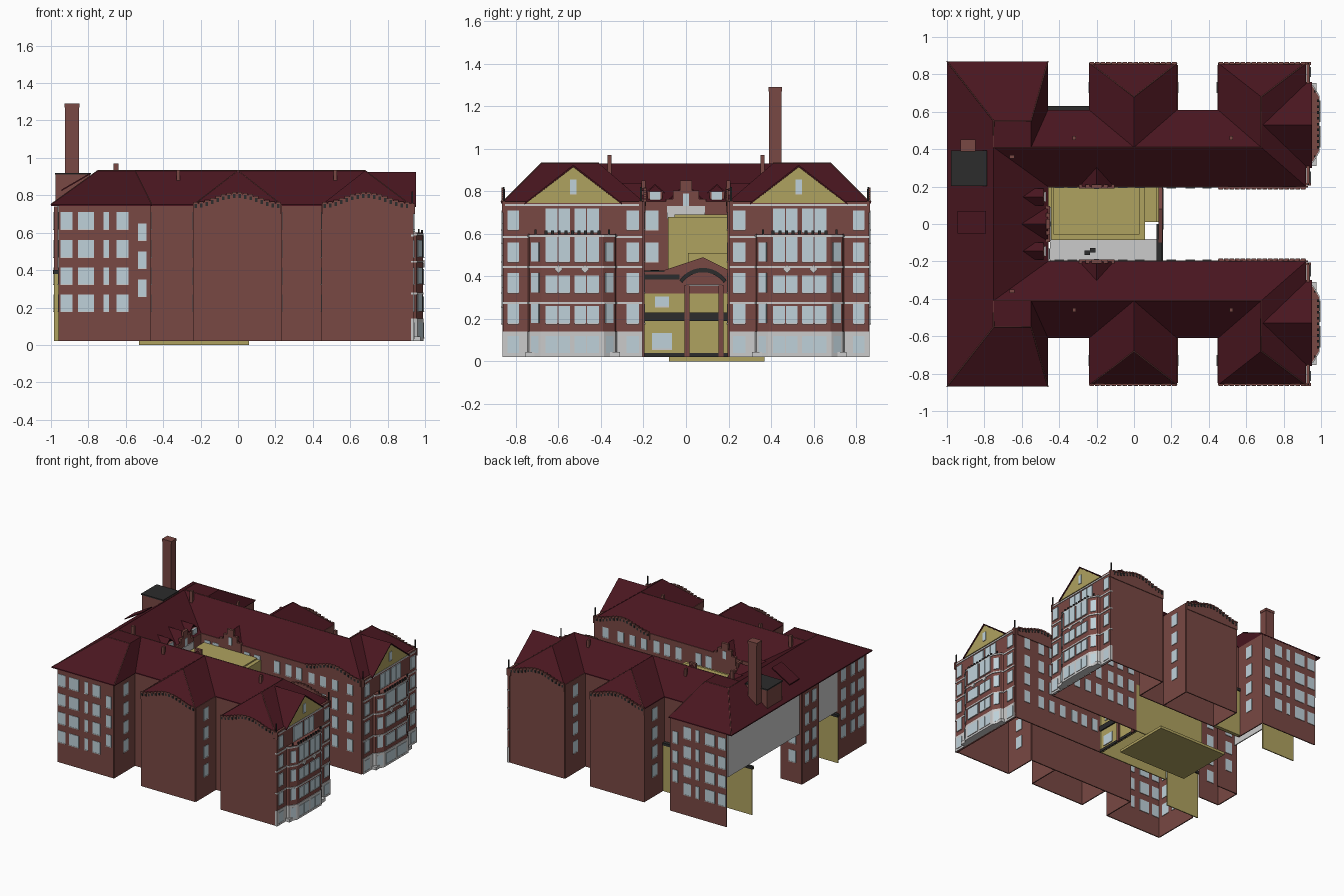
import bpy, bmesh, math
from mathutils import Vector

if "Cube" in bpy.data.objects:
    bpy.data.objects.remove(bpy.data.objects["Cube"])

COL = {"brick": (.19, .065, .056), "roof": (.067, .008, .014), "yellow": (.43, .36, .115),
       "glass": (.52, .64, .7), "dark": (.025, .025, .025), "stone": (.52, .52, .52), "plaster": (.8, .8, .8)}
mats = {}
for k, c in COL.items():
    mats[k] = bpy.data.materials.new(k)
    mats[k].diffuse_color = (*c, 1)
parts = {}


def prism(part, pts, vec):
    """Closed solid: polygon pts swept by vec. part = (name, colour)."""
    bm = parts.setdefault(part, bmesh.new())
    a = [bm.verts.new(p) for p in pts]
    b = [bm.verts.new(Vector(p) + Vector(vec)) for p in pts]
    bm.faces.new(a)
    bm.faces.new(b[::-1])
    n = len(a)
    for i in range(n):
        bm.faces.new((a[i], b[i], b[(i + 1) % n], a[(i + 1) % n]))


def box(part, x0, x1, y0, y1, z0, z1):
    prism(part, [(x0, y0, z0), (x1, y0, z0), (x1, y1, z0), (x0, y1, z0)], (0, 0, z1 - z0))


def wx(part, x, y0, y1, z0, z1, t=.004):   # wall or pane facing x
    box(part, x - t, x + t, y0, y1, z0, z1)


def wy(part, y, x0, x1, z0, z1, t=.004):   # wall or pane facing y
    box(part, x0, x1, y - t, y + t, z0, z1)


WALL, ROOF = ("brick_walls", "brick"), ("roof_slopes", "roof")
PANE, SILL = ("window_panes", "glass"), ("window_sills", "stone")
HALL, BASE = ("hall", "yellow"), ("stone_base", "stone")
BAND, CAP = ("stone_bands", "stone"), ("dark_caps", "dark")
BAY, DENT, STACK = ("bay_windows", "brick"), ("eaves_dentils", "dark"), ("chimneys", "brick")
ROWS = [(.18, .27), (.325, .415), (.47, .56), (.62, .71)]


def win(axis, pos, a0, a1, rows=ROWS):
    w = wx if axis == "x" else wy
    for z0, z1 in rows:
        w(PANE, pos, a0, a1, z0, z1, .007)
        w(SILL, pos, a0, a1, z0 - .005, z0, .009)


def slope(*pts):
    prism(ROOF, pts, (0, 0, -.008))


E, R = .752, .932      # eave and ridge heights


def arch_parapet(y, x0, x1, out):
    """Curved brick parapet with a row of dentils."""
    n = 16
    def z(t): return .755 + .055 * math.sin(math.pi * t) ** 2
    top = [(x0 + (x1 - x0) * i / n, y - .005, z(i / n)) for i in range(n + 1)]
    prism(WALL, [(x1, y - .005, .7), (x0, y - .005, .7)] + top, (0, .01, 0))
    for i in range(n):
        t = (i + .5) / n
        x = x0 + (x1 - x0) * t
        box(DENT, x - .007, x + .007, y - .004, y + out * .008, z(t) - .024, z(t) - .002)
        box(WALL, x - .012, x + .012, y - .004, y + out * .01, z(t) - .003, z(t) + .008)


def stepped_gable(to3, depth):
    """Crow-stepped gable; to3 maps (along, z) and depth to 3D."""
    out = [(.095, .70), (.095, .765), (.06, .765), (.06, .805), (.028, .805), (.028, .85)]
    pts = out + [(-a, z) for a, z in out[::-1]]
    vec = Vector(to3(0, 0, .02)) - Vector(to3(0, 0, 0))
    prism(("stepped_gables", "brick"), [to3(a, z, -.01) for a, z in pts], vec)
    prism(PANE, [to3(a, z, -.013) for a, z in ((-.014, .73), (.014, .73), (.014, .79), (-.014, .79))], vec * 1.3)
    for s in (1, -1):
        slope(to3(0, .84, 0), to3(s * .1, .745, 0), to3(0, .84, depth))


for s in (1, -1):
    # wing, cross-wing and rear roofs
    slope((-.75, s * .41, R), (.68, s * .41, R), (.92, s * .2, E), (-.46, s * .2, E))
    slope((-.55, s * .41, R), (.68, s * .41, R), (.68, s * .61, E), (-.46, s * .61, E))
    slope((.68, s * .41, R), (.92, s * .2, E), (.92, s * .86, E), (.68, s * .68, R))
    for cx, x0, x1 in ((0, -.24, .23), (.68, .45, .92)):
        slope((cx, s * .68, R), (x0, s * .86, E), (x1, s * .86, E))
        for x in ((x0, x1) if cx == 0 else (x0,)):
            slope((cx, s * .68, R), (x, s * .86, E), (x, s * .61, E), (cx, s * .41, R))
        wy(WALL, s * .853, x0, x1 + (.01 if cx else 0), .02, E)
        arch_parapet(s * .857, x0, x1, s)
    slope((-1, s * .87, E), (-.46, s * .87, E), (-.55, s * .55, R), (-.75, s * .55, R))
    slope((-.75, s * .55, R), (-.55, s * .55, R), (-.55, s * .41, R), (-.75, s * .41, R))
    slope((-.55, s * .55, R), (-.46, s * .87, E), (-.46, s * .61, E), (-.55, s * .41, R))
    # outer walls and windows
    for x in (-.235, .23, .45):
        wx(WALL, x, s * .6, s * .85, .02, E)
        win("x", x, s * .7, s * .76)
    wx(WALL, -.47, s * .6, s * .86, .02, E)
    win("x", -.47, s * .69, s * .75)
    wy(WALL, s * .6, -.47, .45, .02, E)
    wy(WALL, s * .86, -.955, -.47, .02, E)
    for a, b in ((-.95, -.885), (-.855, -.77), (-.72, -.69), (-.65, -.585)):
        win("y", s * .86, a, b)
    win("y", s * .86, -.535, -.49, [(.26, .35), (.41, .5), (.56, .65)])
    # courtyard side walls
    wy(WALL, s * .2, -.46, .15, .4, E)
    wy(HALL, s * .2, -.46, .15, .02, .4)
    wy(WALL, s * .2, .15, .93, .02, E)
    arch_parapet(s * .195, .45, .92, -s)
    for x in (-.4, -.33, -.06, .03, .2, .3, .39, .5, .6, .7, .83):
        win("y", s * .2, x - .025, x + .025, ROWS if x > .15 else ROWS[2:])
    stepped_gable(lambda a, z, d: (-.2 + a, s * (.2 + d), z), .11)
    # end facade with stone base and bands
    wx(WALL, .93, s * .205, s * .86, .02, E, .008)
    wx(BASE, .933, s * .205, s * .862, .02, .14, .008)
    for z in (.275, .445, .585, .735):
        wx(BAND, .933, s * .205, s * .862, z - .005, z + .005, .009)
    rows = [(.04, .12)] + ROWS
    for a, b in ((.22, .28), (.785, .84)):
        win("x", .937, s * a, s * b, rows)
    for a, b in ((.41, .525), (.545, .66)):
        for a0 in (a, (a + b) / 2 + .002):
            b0 = a0 + (b - a) / 2 - .002
            win("x", .937, s * a0, s * b0, [(.61, .72)])
            win("x", .988, s * a0, s * b0, [(.04, .12), (.18, .26), (.325, .405), (.47, .585)])
    for a in (.205, .85):     # corner parapet and finial
        box(WALL, .91, .945, s * a, s * (a + .015), .7, .755)
        box(CAP, .928, .935, s * (a + .003), s * (a + .011), .74, .82)
    # canted bay
    def bay(g):
        pts = [(.93, .325), (.955, .335), (.988, .39), (.988, .68), (.955, .735), (.93, .745)]
        return [(x + (g if x > .94 else 0), s * (y + (g if y > .53 else -g))) for x, y in pts]
    def bay_slab(part, g, z0, z1):
        prism(part, [(x, y, z0) for x, y in bay(g)], (0, 0, z1 - z0))
    bay_slab(BAY, 0, .14, .6)
    bay_slab(BASE, .004, .02, .14)
    for z in (.275, .445, .59):
        bay_slab(BAND, .004, z - .005, z + .005)
    for i in range(9):      # crenellations
        y = .41 + i * .031
        box(DENT, .978, .988, s * (y - .007), s * (y + .007), .595, .615)
    for a, b in (((.955, .335), (.988, .39)), ((.988, .68), (.955, .735))):
        A, B = Vector((a[0], s * a[1], 0)), Vector((b[0], s * b[1], 0))
        n = Vector((.055, s * (.033 if a[1] > .5 else -.033), 0)).normalized() * .006
        p, q = A.lerp(B, .18), A.lerp(B, .82)
        for z0, z1 in rows[:4]:
            prism(PANE, [(*p.xy, z0), (*q.xy, z0), (*q.xy, z1), (*p.xy, z1)], n)
        m = A.lerp(B, .5)
        box(CAP, m.x - .008, m.x, m.y - .005, m.y + .005, .59, .62)
    for y in (.475, .6):    # diamond ornaments
        prism(BAND, [(.985, s * y, .415), (.985, s * (y + .02), .435), (.985, s * y, .455), (.985, s * (y - .02), .435)], (.012, 0, 0))
    for y in (.335, .73):   # porch buttresses
        box(BASE, .93, .975, s * (y - .025), s * (y + .025), .02, .045)
    # yellow gable and its roof
    prism(("front_gables", "yellow"), [(.92, s * .31, .745), (.92, s * .75, .745), (.92, s * .53, .915)], (.025, 0, 0))
    win("x", .942, s * .515, s * .545, [(.79, .855)])
    for y in (.3, .76):
        slope((.69, s * .53, .925), (.953, s * .53, .925), (.953, s * y, .745), (.915, s * y, .745))
    # dormers
    wx(WALL, -.49, s * .11, s * .18, .74, .8, .012)
    win("x", -.48, s * .12, s * .17, [(.765, .8)])
    for y in (.1, .19):
        slope((-.62, s * .145, .835), (-.485, s * .145, .835), (-.485, s * y, .795), (-.58, s * y, .795))
    # small chimneys
    box(STACK, -.665, -.64, s * .35, s * .37, .84, .97)
    for x in (-.32, .52):
        box(STACK, x - .01, x + .01, s * .45, s * .47, .86, .935)
    # ridge and hip tiles
    for line in ([(-1, .87, E), (-.75, .55, R), (-.55, .55, R), (-.46, .87, E)],
                 [(-.75, .55, R), (-.75, .41, R), (.68, .41, R), (.68, .68, R), (.92, .86, E)],
                 [(-.235, .86, E), (0, .68, R), (.23, .86, E)]):
        cu = bpy.data.curves.new("ridge_tiles", "CURVE")
        cu.dimensions, cu.bevel_depth, cu.bevel_resolution = "3D", .003, 0
        sp = cu.splines.new("POLY")
        sp.points.add(len(line) - 1)
        for p, (x, y, z) in zip(sp.points, line):
            p.co = (x, s * y, z, 1)
        cu.materials.append(mats["brick"])
        bpy.context.collection.objects.link(bpy.data.objects.new("ridge_tiles", cu))

# rear block roof and courtyard gable
slope((-1, .87, E), (-.75, .55, R), (-.75, -.55, R), (-1, -.87, E))
slope((-.75, .41, R), (-.75, -.41, R), (-.46, -.2, E), (-.46, .2, E))
wx(WALL, -.46, -.2, .2, .4, E)
win("x", -.458, -.19, -.13, ROWS[2:])
wx(("gable_panel", "stone"), -.448, -.09, .09, .67, .73)
stepped_gable(lambda a, z, d: (-.46 - d, a, z), .15)
# rear wall: open lower storeys, stair tower, solid south part
for y0, y1 in ((-.03, .86), (-.49, -.235)):
    wx(("rear_upper_wall", "plaster"), -.96, y0, y1, .41, E)
wx(WALL, -.955, -.86, -.49, .02, E)
for a, b in ((-.82, -.75), (-.71, -.66), (-.6, -.54)):
    win("x", -.955, a, b)
wx(WALL, -.98, -.235, -.03, .02, .74)
for y in (-.235, -.03):
    wy(WALL, y, -.98, -.8, .02, .74)
    win("y", y, -.93, -.87)
win("x", -.98, -.2, -.15)
win("x", -.98, -.11, -.06)
for y in (.59, -.47):
    wy(HALL, y, -.985, -.7, .02, .38)
    wy(CAP, y, -.99, -.7, .38, .4, .012)
# roof plant room, tall chimney, skylight
box(("plant_room", "brick"), -.975, -.79, .205, .39, .75, .91)
box(CAP, -.978, -.787, .202, .393, .91, .92)
box(STACK, -.925, -.85, .39, .45, .75, 1.28)
box(STACK, -.928, -.847, .388, .452, 1.27, 1.29)
slope((-.945, -.05, .83), (-.79, -.05, .92), (-.79, .07, .92), (-.945, .07, .83))
# courtyard hall, floor, slab, north annex
box(HALL, -.53, .06, -.08, .37, 0, .02)
box(HALL, -.44, .06, -.085, .198, .4, .68)
box(HALL, -.43, .03, -.055, .198, .68, .69)
box(HALL, .06, .12, .01, .198, .38, .51)
box(HALL, .12, .138, .01, .198, .38, .41)
box(("court_floor", "stone"), -.45, .12, -.198, -.08, .39, .4)
for x, y in ((-.25, -.155), (-.22, -.14)):
    box(CAP, x - .015, x + .015, y - .012, y + .012, .4, .43)
box(HALL, -.46, -.24, .6, .625, .02, .38)
box(CAP, -.46, -.24, .6, .632, .38, .4)
# entrance front with curved pediment
ENT = ("entrance_front", "brick")
wx(HALL, .14, -.2, .2, .02, .33)
wx(ENT, .142, -.2, .2, .32, .42, .006)
box(CAP, .12, .15, -.2, 0, .42, .428)
prism(ENT, [(.13, -.1, .41), (.13, .2, .41), (.13, .2, .43), (.13, .08, .49), (.13, -.1, .43)], (.022, 0, 0))
arc = [(math.cos(math.radians(a)), math.sin(math.radians(a))) for a in range(35, 146, 10)]
prism(CAP, [(.145, .08 + .135 * c, .305 + .135 * q) for c, q in arc] +
      [(.145, .08 + .12 * c, .3 + .12 * q) for c, q in arc[::-1]], (.012, 0, 0))
wx(CAP, .145, -.2, -.03, .385, .41, .009)
wx(CAP, .145, -.2, .2, .19, .23, .009)
wx(CAP, .142, -.2, .2, .02, .04, .008)
wx(BAND, .15, 0, .17, .355, .362, .006)
for y in (.005, .165):
    wx(ENT, .147, y - .012, y + .012, .02, .36, .01)
win("x", .142, -.145, -.08, [(.26, .305)])
win("x", .142, -.16, -.065, [(.06, .135)])

for (name, colour), bm in parts.items():
    bmesh.ops.recalc_face_normals(bm, faces=bm.faces)
    me = bpy.data.meshes.new(name)
    bm.to_mesh(me)
    bm.free()
    me.materials.append(mats[colour])
    bpy.context.collection.objects.link(bpy.data.objects.new(name, me))

for m in bpy.data.materials:
    if m.users and not m.is_grease_pencil:
        m.use_nodes = True
        m.node_tree.nodes["Principled BSDF"].inputs["Base Color"].default_value = m.diffuse_color
